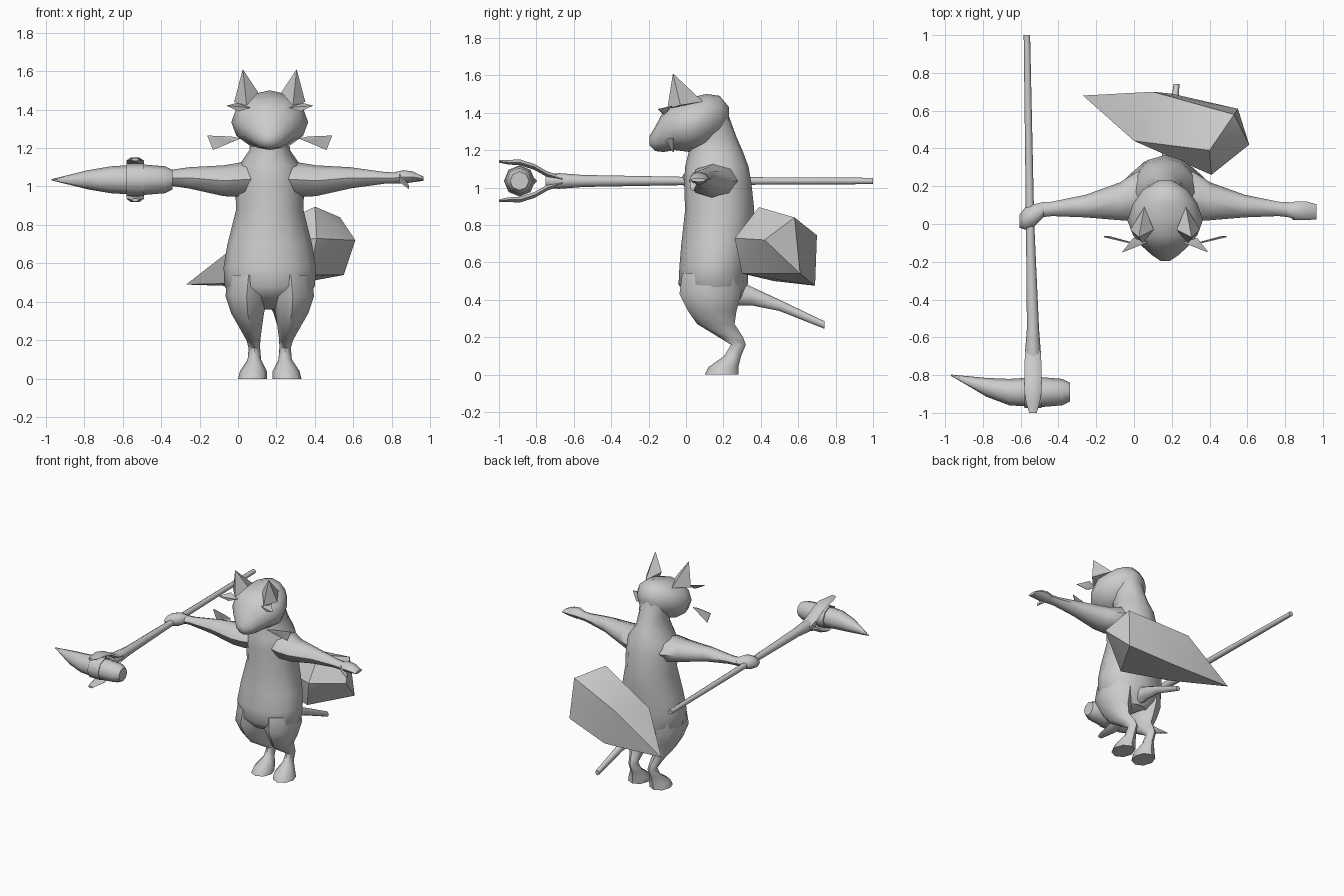
import bpy, bmesh, math
from mathutils import Vector

cube = bpy.data.objects.get("Cube")
if cube:
    bpy.data.objects.remove(cube)

SHADE = .6
grey = bpy.data.materials.new("plain grey")
grey.use_nodes = True
grey.diffuse_color = (SHADE, SHADE, SHADE, 1)
grey.node_tree.nodes["Principled BSDF"].inputs["Base Color"].default_value = grey.diffuse_color

MIDDLE = .165                  # centre line of the animal
GRIP = Vector((-.535, -.89, 1.035))   # centre of the stone pick head


def finish(name, bm, angle):
    """Turn a bmesh into a shaded object."""
    bmesh.ops.recalc_face_normals(bm, faces=bm.faces)
    mesh = bpy.data.meshes.new(name)
    bm.to_mesh(mesh)
    bm.free()
    mesh.materials.append(grey)
    part = bpy.data.objects.new(name, mesh)
    bpy.context.collection.objects.link(part)
    bpy.ops.object.select_all(action='DESELECT')
    part.select_set(True)
    bpy.context.view_layer.objects.active = part
    bpy.ops.object.shade_smooth_by_angle(angle=math.radians(angle))


def loft(name, rings, axis, sides=8):
    """Skin elliptical rings: x, y, z, radius and, if not round, second radius."""
    first, second = {"x": ("y", "z"), "y": ("x", "z"), "z": ("x", "y")}[axis]
    bm = bmesh.new()
    loops = []
    for x, y, z, wide, *deep in rings:
        loop = []
        for step in range(sides):
            turn = math.tau * step / sides
            point = Vector((x, y, z))
            across = getattr(point, first) + wide * math.cos(turn)
            along = getattr(point, second) + (deep[0] if deep else wide) * math.sin(turn)
            setattr(point, first, across)
            setattr(point, second, along)
            loop.append(bm.verts.new(point))
        loops.append(loop)
    for lower, upper in zip(loops, loops[1:]):
        for step in range(sides):
            after = (step + 1) % sides
            bm.faces.new((lower[step], lower[after], upper[after], upper[step]))
    bm.faces.new(loops[0])
    bm.faces.new(loops[-1])
    finish(name, bm, angle=50)


def hull(name, points):
    """Faceted convex piece round a few corner points."""
    bm = bmesh.new()
    for point in points:
        bm.verts.new(point)
    bmesh.ops.convex_hull(bm, input=bm.verts)
    finish(name, bm, angle=35)


def plate(name, points, thickness=.006):
    """Thin flat piece, thickened along y."""
    hull(name, [(x, y + shift, z) for x, y, z in points for shift in (0, thickness)])


def from_middle(points, side=1):
    """Place points measured sideways from the centre line."""
    return [(MIDDLE + side * offset, *rest) for offset, *rest in points]


# torso and neck
loft("torso", from_middle([
    (0, .2, .36, .09, .07), (0, .16, .42, .18, .15), (0, .145, .48, .235, .185),
    (0, .15, .58, .24, .185), (0, .165, .7, .22, .19), (0, .18, .88, .175, .185),
    (0, .17, 1.02, .18), (0, .165, 1.11, .16, .17), (0, .16, 1.19, .105, .145),
    (0, .14, 1.27, .1, .13), (0, .12, 1.38, .11)]), axis="z", sides=12)

# head, from nose to nape
loft("head", from_middle([
    (0, -.195, 1.25, .025), (0, -.165, 1.26, .07, .065), (0, -.12, 1.3, .12, .11),
    (0, -.06, 1.33, .17, .13), (0, .02, 1.335, .2, .145), (0, .11, 1.36, .17, .14),
    (0, .18, 1.38, .12, .11), (0, .23, 1.38, .04, .05)]), axis="y", sides=12)

# paired parts
for side, label in ((1, "left"), (-1, "right")):
    hull(label + "_ear", from_middle([
        (.14, -.07, 1.61), (.185, -.03, 1.44), (.06, -.03, 1.49),
        (.11, .09, 1.46), (.12, -.1, 1.42)], side))
    plate(label + "_whisker", from_middle([
        (.15, -.11, 1.25), (.2, -.1, 1.26), (.325, -.07, 1.265),
        (.295, -.07, 1.19), (.2, -.1, 1.235)], side))
    plate(label + "_brow", from_middle([
        (.1, -.1, 1.41), (.17, -.08, 1.435), (.225, -.15, 1.42), (.16, -.12, 1.39)], side))

    # thigh, hock, ankle and foot
    loft(label + "_leg", from_middle([
        (.11, .14, .54, .11, .16), (.12, .13, .43, .11, .165), (.115, .14, .34, .085, .13),
        (.1, .16, .27, .06, .1), (.085, .24, .2, .036, .065), (.08, .28, .16, .03, .04),
        (.08, .25, .1, .035, .045), (.085, .2, .04, .07, .08), (.09, .19, 0, .075, .09)],
        side), axis="z")

    # arm held out sideways
    loft(label + "_arm", from_middle([
        (.06, .16, 1.04, .13, .09), (.15, .145, 1.035, .13, .09), (.24, .12, 1.03, .1, .08),
        (.42, .095, 1.045, .06, .055), (.6, .08, 1.045, .038, .03),
        (.66, .075, 1.045, .04, .028)], side), axis="x")

# open left hand and its thumb
loft("left_hand", [(.81, .075, 1.045, .036, .028), (.86, .07, 1.05, .05, .035),
                   (.91, .07, 1.05, .05, .028), (.965, .065, 1.04, .04, .01)], axis="x")
loft("left_thumb", [(.84, .045, 1.045, .025), (.89, .035, .995, .012)], axis="x", sides=6)

# right hand closed round the shaft
loft("right_hand", [(-.48, .075, 1.045, .04, .028), (-.53, .045, 1.045, .06, .05),
                    (-.575, .03, 1.04, .06, .045), (-.605, .015, 1.035, .035, .025)], axis="x")

# thin tail
loft("thin_tail", [(MIDDLE, .22, .45, .06, .08), (.18, .35, .42, .035, .05),
                   (.2, .5, .37, .025, .03), (.225, .74, .265, .016, .02)], axis="y")

# faceted bundle behind the hips, tapering to a point
hull("back_bundle", [
    (.4, .39, .895), (.53, .58, .84), (.61, .42, .72), (.41, .26, .73),
    (.55, .61, .54), (.37, .3, .54), (.1, .7, .745), (0, .44, .7),
    (.08, .47, .5), (.2, .69, .475), (-.27, .68, .49), (-.12, .57, .6)])

# pick shaft
loft("pick_shaft", [(x, y, GRIP.z, radius) for x, y, radius in (
    (-.567, 1, .017), (-.55, 0, .022), (GRIP.x, -.55, .032),
    (GRIP.x, -.68, .042), (GRIP.x, -.75, .035))], axis="y")

# forked end gripping the stone
for side, label in ((1, "upper"), (-1, "lower")):
    loft(label + "_prong", [(GRIP.x, y, GRIP.z + side * rise, wide, wide * .4)
                            for y, rise, wide in (
        (-.66, .01, .04), (-.74, .035, .045), (-.81, .075, .045),
        (-.89, .1, .045), (-.95, .1, .035), (-1, .105, .02))], axis="y", sides=6)

# stone head and its lashing
loft("pick_stone", [(x, y, GRIP.z, radius) for x, y, radius in (
    (-.97, -.8, .003), (-.78, -.865, .05), (-.66, -.89, .07),
    (-.5, GRIP.y, .08), (-.38, GRIP.y, .07), (-.34, GRIP.y, .05))], axis="x")
loft("stone_lashing", [(GRIP.x + shift, GRIP.y, GRIP.z, .084)
                       for shift in (-.045, .045)], axis="x")
